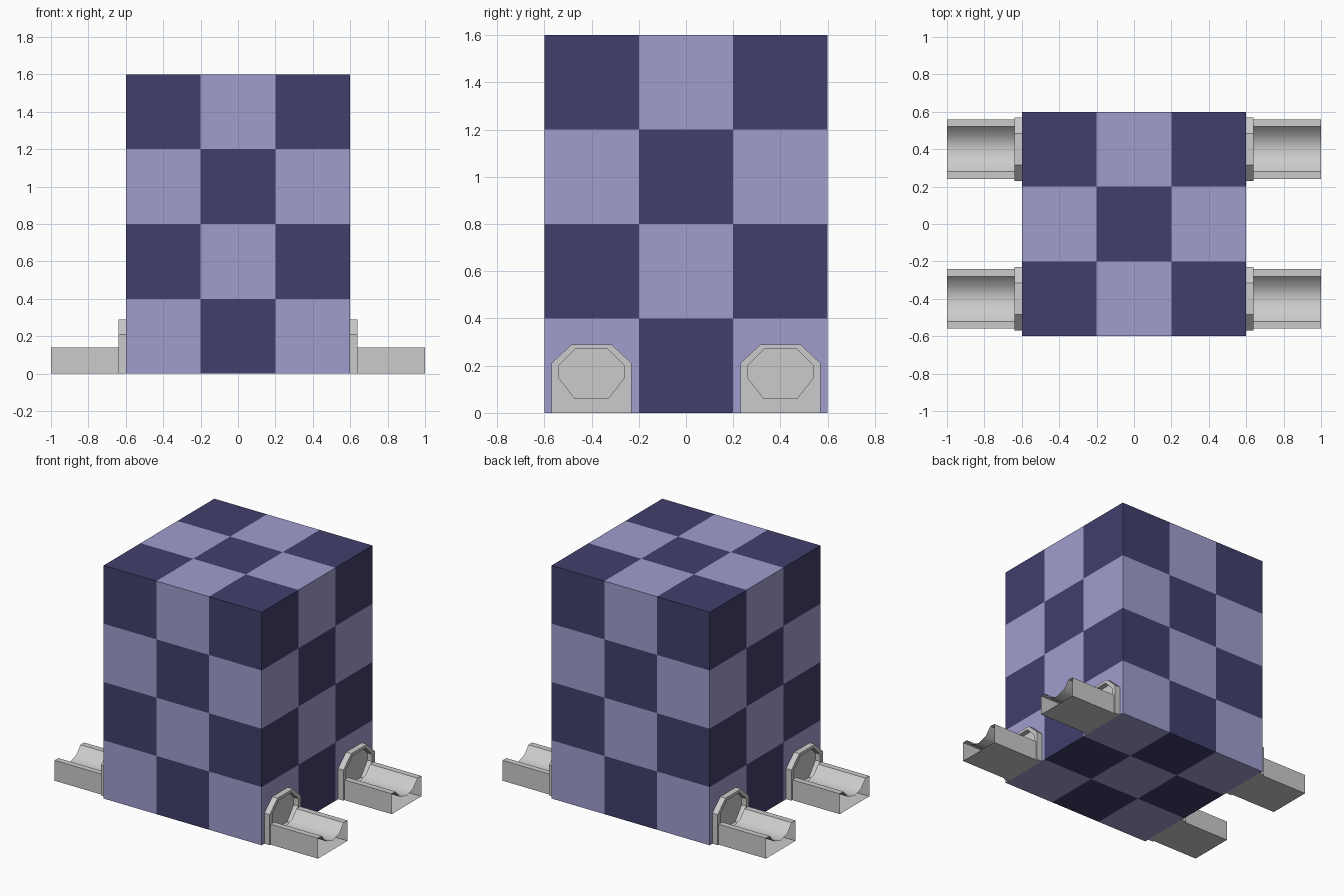
import bpy, bmesh, math
from mathutils import Vector

if "Cube" in bpy.data.objects:
    bpy.data.objects.remove(bpy.data.objects["Cube"])


def finish(name, bm, materials=()):
    bmesh.ops.recalc_face_normals(bm, faces=bm.faces[:])
    mesh = bpy.data.meshes.new(name)
    bm.to_mesh(mesh)
    bm.free()
    for m in materials:
        mesh.materials.append(m)
    obj = bpy.data.objects.new(name, mesh)
    bpy.context.collection.objects.link(obj)
    return obj


def colour(name, rgb):
    m = bpy.data.materials.new(name)
    m.diffuse_color = (*rgb, 1)
    m.use_nodes = True
    m.node_tree.nodes["Principled BSDF"].inputs["Base Color"].default_value = m.diffuse_color
    return m


def skin(loops, cap, smooth=()):
    """Bridge closed loops of equal length, optionally capping both ends."""
    bm = bmesh.new()
    rings = [[bm.verts.new(p) for p in loop] for loop in loops]
    n = len(rings[0])
    for a, b in zip(rings, rings[1:]):
        for i in range(n):
            j = (i + 1) % n
            f = bm.faces.new((a[i], a[j], b[j], b[i]))
            f.smooth = i in smooth
    if cap:
        bm.faces.new(rings[0])
        bm.faces.new(rings[-1])
    return bm


# Checkered block: cube sliced into 0.4 unit tiles
T = 0.4
bm = bmesh.new()
bmesh.ops.create_cube(bm, size=1)
for v in bm.verts:
    v.co = Vector((v.co.x * 1.2, v.co.y * 1.2, (v.co.z + 0.5) * 1.6))
for axis, cuts in enumerate(((-0.2, 0.2), (-0.2, 0.2), (0.4, 0.8, 1.2))):
    normal = Vector([float(axis == k) for k in range(3)])
    for c in cuts:
        bmesh.ops.bisect_plane(bm, geom=bm.verts[:] + bm.edges[:] + bm.faces[:],
                               plane_co=normal * c, plane_no=normal)
bm.normal_update()
for f in bm.faces:
    p = f.calc_center_median() - f.normal * 0.05
    cell = [math.floor(q / T) for q in (p.x + 0.6, p.y + 0.6, p.z)]
    f.material_index = sum(cell) % 2
finish("checkered_block", bm, [colour("light_tile", (0.35, 0.338, 0.61)),
                               colour("dark_tile", (0.0525, 0.049, 0.15))])

# Cross-sections of the port plate (y, z)
OUTER = [(-0.085, 0), (0.085, 0), (0.17, 0), (0.17, 0.21),
         (0.085, 0.29), (-0.085, 0.29), (-0.17, 0.21), (-0.17, 0)]
INNER = [(-0.07, 0.06), (0.07, 0.06), (0.14, 0.15), (0.14, 0.2),
         (0.07, 0.27), (-0.07, 0.27), (-0.14, 0.2), (-0.14, 0.15)]

# Trough cross-section: box with a faceted, smooth-shaded channel in its top
HALF, DEPTH, TOP, SEG = 0.12, 0.075, 0.14, 4
R = (HALF ** 2 + DEPTH ** 2) / (2 * DEPTH)
A = math.asin(HALF / R)
arc = []
for k in range(SEG + 1):
    t = A - 2 * A * k / SEG
    arc.append((R * math.sin(t), TOP - DEPTH + R * (1 - math.cos(t))))
TROUGH = [(-0.16, 0), (0.16, 0), (0.16, TOP)] + arc + [(-0.16, TOP)]

# Four outlets, two on each side
for sx, side in ((1, "right"), (-1, "left")):
    for sy, end in ((-0.4, "front"), (0.4, "back")):
        def at(x, profile):
            return [(sx * x, sy + y, z) for y, z in profile]

        # Octagonal plate with a recessed opening
        finish(f"port_plate_{end}_{side}",
               skin([at(0.6, OUTER), at(0.64, OUTER), at(0.64, INNER), at(0.605, INNER)], True))
        # Open-ended thin-walled trough
        finish(f"trough_{end}_{side}",
               skin([at(0.64, TROUGH), at(1.0, TROUGH)], False, range(3, 3 + SEG)))
